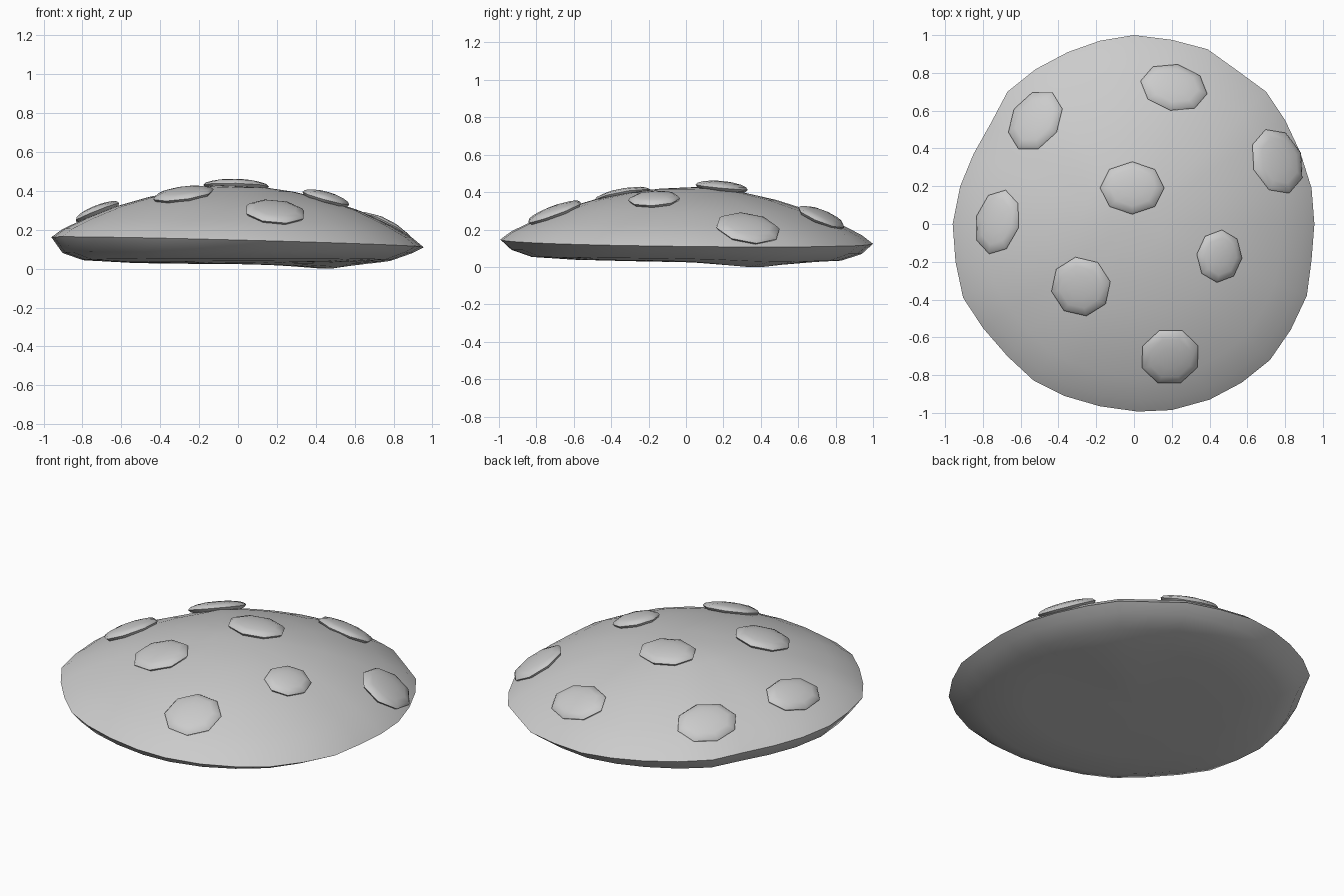
import bpy, bmesh
from math import sin, cos, pi, exp, radians
from mathutils import Vector, Matrix
from mathutils.bvhtree import BVHTree

if "Cube" in bpy.data.objects:
    bpy.data.objects.remove(bpy.data.objects["Cube"])


def finish(bm, name, angle):
    bmesh.ops.recalc_face_normals(bm, faces=bm.faces)
    me = bpy.data.meshes.new(name)
    bm.to_mesh(me)
    bm.free()
    ob = bpy.data.objects.new(name, me)
    bpy.context.collection.objects.link(ob)
    bpy.ops.object.select_all(action='DESELECT')
    bpy.context.view_layer.objects.active = ob
    ob.select_set(True)
    bpy.ops.object.shade_smooth_by_angle(angle=radians(angle))
    return ob


# Uneven round outline of the biscuit, counter-clockwise from the right
OUTLINE = [(.955, 0), (.94, .19), (.88, .38), (.80, .55), (.70, .70), (.55, .81),
           (.39, .925), (.20, .975), (0, 1), (-.18, .97), (-.35, .91), (-.52, .82),
           (-.67, .70), (-.76, .53), (-.85, .37), (-.92, .20), (-.96, 0),
           (-.945, -.20), (-.905, -.39), (-.80, -.55), (-.67, -.70), (-.53, -.83),
           (-.37, -.91), (-.18, -.965), (.02, -.993), (.20, -.985), (.40, -.93),
           (.57, -.84), (.72, -.72), (.83, -.56), (.915, -.38), (.94, -.19)]

# Profile from underside centre over the rim to the summit: (scale, height)
PROFILE = [(.3, .032), (.6, .036), (.83, .048), (.94, .085), (1, .14), (.94, .185),
           (.82, .245), (.66, .312), (.48, .366), (.3, .402), (.15, .42)]


def surface_point(s, z, x, y, upper):
    x, y = x * s, y * s
    if upper:
        z += (-.027 * x - .012 * y) * s
        z += .012 * exp(-((x + .1) ** 2 + (y - .1) ** 2) / .04)
    else:
        z -= .012 * y + .028 * exp(-((x - .45) ** 2 + (y - .35) ** 2) / .06)
    return Vector((x, y, z))


# Biscuit body
bm = bmesh.new()
rings = []
for i, (s, z) in enumerate(PROFILE):
    rings.append([bm.verts.new(surface_point(s, z, x, y, i >= 4)) for x, y in OUTLINE])
n = len(OUTLINE)
for a, b in zip(rings, rings[1:]):
    for k in range(n):
        bm.faces.new((a[k], a[(k + 1) % n], b[(k + 1) % n], b[k]))
for ring, z, up in ((rings[0], .03, False), (rings[-1], .42, True)):
    c = bm.verts.new(surface_point(0, z, 0, 0, up))
    for k in range(n):
        bm.faces.new((c, ring[k], ring[(k + 1) % n]))
low = min(v.co.z for v in bm.verts)
for v in bm.verts:
    if v.co.z < .04:
        v.co.z = max(v.co.z, low)
bm.normal_update()
bmesh.ops.recalc_face_normals(bm, faces=bm.faces)
bmesh.ops.translate(bm, verts=bm.verts, vec=(0, 0, -low))
tree = BVHTree.FromBMesh(bm)
finish(bm, "biscuit_body", 60)

# Chips pressed into the top: x, y, radius x, radius y, twist
CHIPS = [(-.01, .19, .17, .14, 0), (.21, .72, .18, .135, -10), (-.52, .545, .14, .175, -30),
         (.755, .33, .155, .18, 20), (-.72, .01, .125, .175, -15), (-.28, -.33, .16, .16, 10),
         (.45, -.17, .125, .14, -5), (.19, -.70, .16, .16, 22)]
for i, (x, y, rx, ry, twist) in enumerate(CHIPS):
    hit, nor, _, _ = tree.ray_cast(Vector((x, y, 2)), Vector((0, 0, -1)))
    # average the slope around the chip
    for k in range(8):
        px, py = x + .1 * cos(k * pi / 4), y + .1 * sin(k * pi / 4)
        nn = tree.ray_cast(Vector((px, py, 2)), Vector((0, 0, -1)))[1]
        if nn:
            nor = nor + nn
    nor.normalize()
    bm = bmesh.new()
    bmesh.ops.create_uvsphere(bm, u_segments=8, v_segments=8, radius=1)
    mat = (Matrix.Translation(hit + nor * .008)
           @ Vector((0, 0, 1)).rotation_difference(nor).to_matrix().to_4x4()
           @ Matrix.Rotation(radians(twist), 4, 'Z')
           @ Matrix.Diagonal((rx, ry, .034, 1)))
    bmesh.ops.transform(bm, matrix=mat, verts=bm.verts)
    finish(bm, f"chip_{i + 1}", 60)
